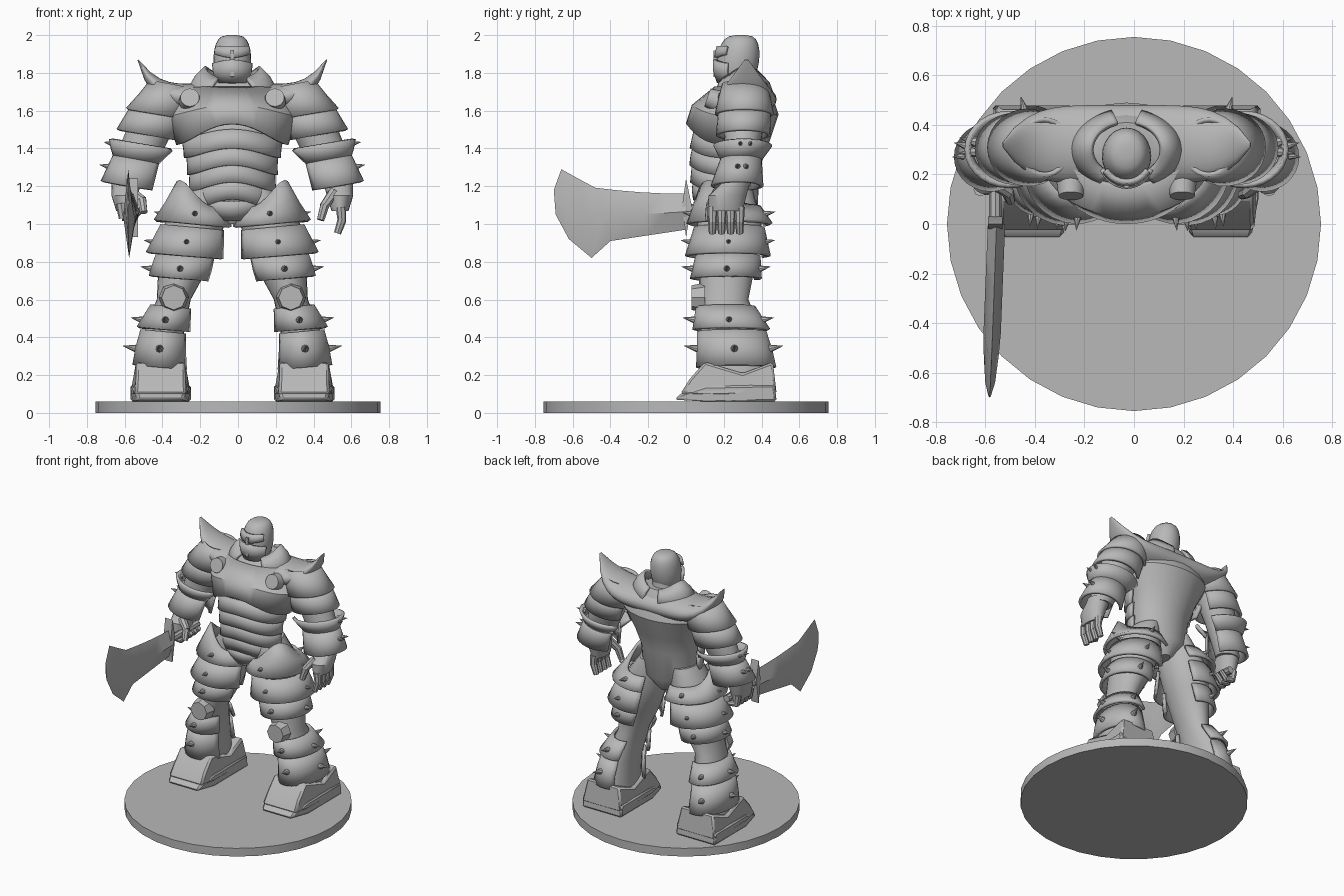
import bpy, bmesh, math
from math import sin, cos, pi, radians
from mathutils import Vector, Matrix

if "Cube" in bpy.data.objects:
    bpy.data.objects.remove(bpy.data.objects["Cube"])

AXIS = -.03  # the figure's plane of symmetry
GREY = (.48, .48, .48, 1)
grey = bpy.data.materials.new("stone grey")
grey.use_nodes = True
grey.diffuse_color = GREY
grey.node_tree.nodes["Principled BSDF"].inputs["Base Color"].default_value = GREY


def finish(name, bm, mirror=False, thickness=0, bevel=0, offset=AXIS):
    bmesh.ops.recalc_face_normals(bm, faces=bm.faces)
    mesh = bpy.data.meshes.new(name)
    bm.to_mesh(mesh)
    bm.free()
    mesh.materials.append(grey)
    part = bpy.data.objects.new(name, mesh)
    part.location.x = offset
    bpy.context.collection.objects.link(part)
    bpy.ops.object.select_all(action='DESELECT')
    part.select_set(True)
    bpy.context.view_layer.objects.active = part
    bpy.ops.object.shade_smooth_by_angle(angle=radians(35))
    if thickness:
        solid = part.modifiers.new("plate", 'SOLIDIFY')
        solid.thickness, solid.offset = thickness, 0
    if bevel:
        part.modifiers.new("bevel", 'BEVEL').width = bevel
    if mirror:
        part.modifiers.new("mirror", 'MIRROR')


def bridge(bm, rows, closed):
    for upper, lower in zip(rows, rows[1:]):
        for i in range(0 if closed else 1, len(upper)):
            bm.faces.new((upper[i - 1], upper[i], lower[i], lower[i - 1]))
    if closed:
        bm.faces.new(rows[0])
        bm.faces.new(rows[-1])


def loft(name, rings, arc=None, peak=270, mirror=False, segments=24):
    """Rings are (x, y, z, radius x, radius y, tilt, rise); an arc makes an open plate."""
    bm = bmesh.new()
    rows = []
    start, end = arc or (0, 360)
    for ring in rings:
        x, y, z, rx, ry, tilt, rise = (*ring, 0, 0)[:7]
        lean, row = radians(tilt), []
        for i in range(segments + bool(arc)):
            a = radians(start + (end - start) * i / segments)
            lift = rise * max(0, cos(a - radians(peak))) ** 3
            row.append(bm.verts.new((x + rx * cos(a) * cos(lean), y + ry * sin(a),
                                     z - rx * cos(a) * sin(lean) + lift)))
        rows.append(row)
    bridge(bm, rows, closed=not arc)
    finish(name, bm, mirror, thickness=.02 if arc else 0)


def section(body, z):
    """Cross-section of a lofted body at a height."""
    for high, low in zip(body, body[1:]):
        if z >= low[2] or low is body[-1]:
            t = min(1, max(0, (high[2] - z) / (high[2] - low[2])))
            x, y, _, rx, ry = Vector(high).lerp(Vector(low), t)
            return x, y, z, rx, ry


def plate(name, body, start, end, flare, arc, rises=(0, 0), tilt=0, **options):
    """Armour that follows a body between two heights and flares outward."""
    rings = []
    for t in (0, .5, 1):
        x, y, z, rx, ry = section(body, start + (end - start) * t)
        swell = .01 + flare * t
        rise = rises[0] + (rises[1] - rises[0]) * t
        rings.append((x, y, z, rx + swell, ry + swell, tilt, rise))
    loft(name, rings, arc, **options)


def prism(name, outline, width, centre, mirror=False, bevel=0):
    """Side outline (y, z) given a width that depends on both."""
    bm = bmesh.new()
    rows = [[bm.verts.new((centre + side * width(y, z), y, z)) for y, z in outline] for side in (-1, 1)]
    bridge(bm, rows, closed=True)
    finish(name, bm, mirror, bevel=bevel)


def cones(name, items, mirror=True, sides=8, offset=AXIS):
    """Items are (base point, direction, base radius, end radius, length)."""
    bm = bmesh.new()
    for base, way, wide, narrow, length in items:
        way = Vector(way).normalized()
        turn = way.to_track_quat('Z', 'Y').to_matrix().to_4x4()
        place = Matrix.Translation(Vector(base) + way * length / 2) @ turn
        bmesh.ops.create_cone(bm, cap_ends=True, segments=sides, radius1=wide, radius2=narrow,
                              depth=length, matrix=place)
    finish(name, bm, mirror, offset=offset)


def digit(radius, *joints):
    """One finger as a row of tapering segments."""
    bones = []
    for start, end in zip(joints, joints[1:]):
        way = Vector(end) - Vector(start)
        bones.append((start, way, radius, radius * .8, way.length + .01))
        radius *= .85
    return bones


# Base disc
cones("base", [((0, 0, 0), (0, 0, 1), .755, .755, .06)], mirror=False, sides=32, offset=0)

# Body cross-sections from top to bottom
TORSO = [(0, .31, 1.77, .12, .1), (0, .3, 1.7, .28, .15), (0, .28, 1.58, .31, .21), (0, .25, 1.43, .24, .19),
         (0, .22, 1.3, .21, .17), (0, .22, 1.1, .19, .16), (0, .22, 1, .05, .1)]
ARM = [(.33, .31, 1.72, .09, .1), (.39, .31, 1.6, .13, .12), (.48, .3, 1.4, .12, .09), (.55, .27, 1.2, .08, .07)]
LEG = [(.13, .22, 1.2, .08, .13), (.2, .23, 1, .16, .17), (.25, .22, .8, .14, .15),
       (.31, .2, .6, .09, .13), (.37, .25, .4, .11, .17), (.38, .27, .2, .12, .18)]
FRONT, ARM_WRAP, LEG_WRAP = (180, 360), (-150, 150), (-155, 120)
loft("torso", TORSO)
loft("arm", ARM, mirror=True)
loft("leg", LEG, mirror=True)

# Torso armour
for i in range(4):
    z = 1.45 - .09 * i
    plate(f"belly_band_{i + 1}", TORSO, z, z - .1, .015, FRONT, rises=(.05, .05))
plate("groin_plate", TORSO, 1.12, 1.02, .01, FRONT)
plate("breastplate", TORSO, 1.72, 1.42, .04, (175, 365), rises=(0, .11))
cones("chest_discs", [((.225, .17, 1.65), (0, -1, .35), .058, .05, .06)], sides=20)

# Shoulder mantle sweeping out into flat horns
mantle = []
for i in range(11):
    t = i / 10
    mantle.append((t / 2, .32, 1.66 + .21 * t ** 5, .085 * (1 - t ** 3) + .003,
                   .15 * (1 - t ** 5) + .01, 90 - 50 * t ** 3))
loft("shoulder_mantle", mantle, mirror=True)
loft("collar", [(0, .3, 1.77, .14, .11, 0, .06), (0, .3, 1.74, .19, .14, 0, .04), (0, .3, 1.69, .24, .16)],
     arc=(-60, 75), peak=10, mirror=True)

# Helmeted head, egg shaped with a forward jaw
HEAD = []
for i in range(12):
    a = pi * (.48 - i / 12)
    fullness = cos(a) ** .5
    HEAD.append((0, .275 + .015 * sin(a), 1.865 + .135 * sin(a), .1 * fullness, .112 * fullness))
loft("neck", [(0, .29, 1.82, .07, .08), (0, .3, 1.68, .09, .09)])
loft("head", HEAD)
plate("helmet_brow", HEAD, 1.94, 1.9, 0, (215, 325), rises=(0, -.02))
plate("face_guard", HEAD, 1.85, 1.75, 0, (205, 335), rises=(.02, 0))
prism("nose_ridge", [(.145, 1.92), (.145, 1.78), (.2, 1.76), (.2, 1.91)], lambda y, z: .01, 0)

# Arm plates, outer edges riding higher
for name, start, end, flare in [("shoulder_plate", 1.74, 1.58, .02), ("upper_arm_plate", 1.6, 1.47, .025),
                                ("elbow_plate", 1.33, 1.42, .045), ("forearm_cuff", 1.36, 1.2, .05)]:
    plate(name, ARM, start, end, flare, ARM_WRAP, tilt=-10, mirror=True)

# Leg plates, the hip plate rising to an outer crest
for name, start, end, flare, crest in [("hip_plate", 1.09, 1, .04, .13), ("thigh_plate", .98, .83, .055, 0),
                                       ("knee_plate", .83, .71, .03, 0), ("upper_shin_plate", .56, .44, .025, 0),
                                       ("lower_shin_plate", .43, .24, .015, 0)]:
    plate(name, LEG, start, end, flare, LEG_WRAP, rises=(crest, 0), peak=-40, tilt=-5, mirror=True)
cones("knee_pads", [((.31, .1, .61), (0, -1, 0), .08, .065, .07)])


def spikes(name, body, heights, angles, length):
    """Thorns standing out round a limb."""
    items = []
    for z in heights:
        x, y, z, rx, ry = section(body, z)
        for angle in angles:
            c, s = cos(radians(angle)), sin(radians(angle))
            base = (x + (rx + .02) * c, y + (ry + .02) * s, z)
            items.append((base, (c, s, .2), .022, .001, length))
    cones(name, items)


spikes("leg_spikes", LEG, (1.05, .9, .76, .49, .34), (-85, 0, 75), .075)
spikes("arm_spikes", ARM, (1.42, 1.3), (-5, 15), .07)

# Hands: open on the left, closed round the grip on the right
loft("palms", [(.56, .27, 1.23, .08, .07), (.57, .22, 1.15, .07, .1), (.57, .21, 1.07, .045, .09)], mirror=True)
open_hand = digit(.03, (.54, .17, 1.17), (.49, .13, 1.1), (.47, .12, 1.03))
closed_hand = digit(.03, (-.54, .17, 1.17), (-.48, .13, 1.13), (-.47, .1, 1.07))
for i in range(4):
    y = .14 + .048 * i
    open_hand += digit(.028, (.575, y, 1.09), (.58, y, 1.02), (.56, y, .96))
    closed_hand += digit(.028, (-.59, y, 1.11), (-.58, y, 1.04), (-.53, y, 1.03), (-.49, y, 1.07))
cones("open_fingers", open_hand, mirror=False)
cones("closed_fingers", closed_hand, mirror=False)

# Sword with a ridged blade hooked at the tip
cones("sword_grip", [((-.53, .33, 1.08), (0, -1, 0), .025, .025, .35)], mirror=False)
prism("sword_guard", [(.03, 1.1), (0, 1.24), (-.02, 1.1), (0, .93)], lambda y, z: .03, -.53)
edges = [((-.12 * i, 1.16 + .002 * i * i), (-.1 * i, .97 - .015 * i), .035) for i in range(5)]
edges += [((-.57, 1.24), (-.5, .82), .03), ((-.66, 1.29), (-.62, .92), .02), ((-.7, 1.18), (-.69, 1.05), .005)]
bm = bmesh.new()
blade = []
for back, front, half in edges:
    y, z = (Vector(back) + Vector(front)) / 2
    x = -.525 + .04 * y
    blade.append([bm.verts.new(p) for p in ((x, *back), (x + half, y, z), (x, *front), (x - half, y, z))])
bridge(bm, blade, closed=True)
finish("sword_blade", bm)

# Boots, narrowing toward the toe
prism("boot_sole", [(-.06, .07), (-.03, .1), (.1, .14), (.47, .15), (.48, .06), (.1, .06)],
      lambda y, z: .16 - .25 * max(0, .1 - y), .38, mirror=True, bevel=.012)
prism("boot_upper", [(-.03, .1), (.02, .18), (.1, .27), (.3, .21), (.46, .27), (.48, .1), (.1, .1)],
      lambda y, z: .16 - .18 * (z - .1) - .2 * max(0, .1 - y), .38, mirror=True, bevel=.012)
